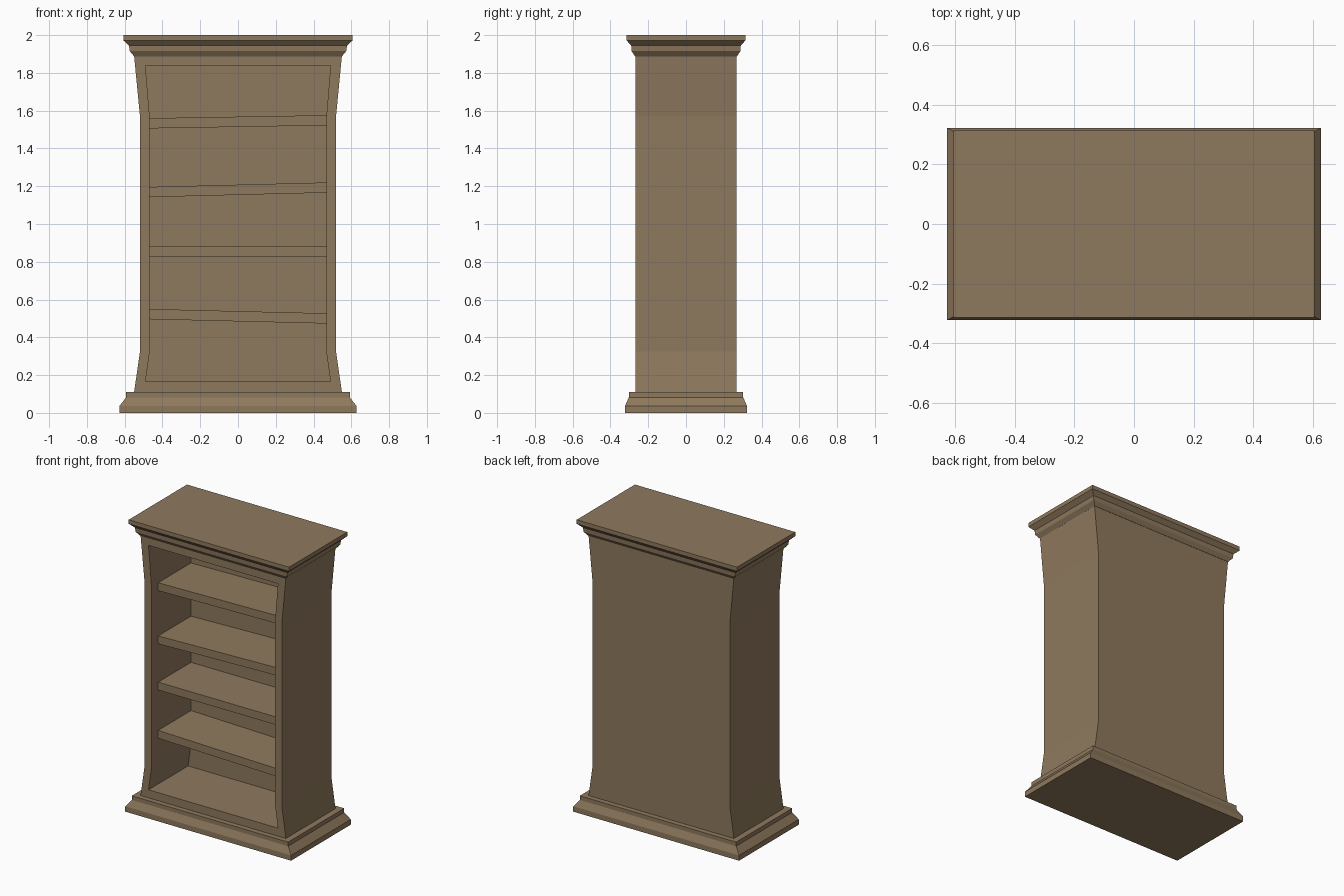
import bpy, bmesh

if "Cube" in bpy.data.objects:
    bpy.data.objects.remove(bpy.data.objects["Cube"])

wood = bpy.data.materials.new("brown wood")
wood.diffuse_color = (0.275, 0.192, 0.11, 1)
wood.use_nodes = True
wood.node_tree.nodes["Principled BSDF"].inputs["Base Color"].default_value = wood.diffuse_color


def finish(name, bm):
    bmesh.ops.recalc_face_normals(bm, faces=bm.faces)
    me = bpy.data.meshes.new(name)
    bm.to_mesh(me)
    bm.free()
    me.materials.append(wood)
    ob = bpy.data.objects.new(name, me)
    bpy.context.collection.objects.link(ob)
    return ob


def bridge(bm, a, b):
    n = len(a)
    for i in range(n):
        bm.faces.new((a[i], a[(i + 1) % n], b[(i + 1) % n], b[i]))


def moulding(name, profile):
    """Stack of rectangles (half width, half depth, z) joined and capped."""
    bm = bmesh.new()
    rings = [[bm.verts.new((sx * w, sy * d, z))
              for sx, sy in ((-1, -1), (1, -1), (1, 1), (-1, 1))]
             for w, d, z in profile]
    for a, b in zip(rings, rings[1:]):
        bridge(bm, a, b)
    bm.faces.new(rings[0])
    bm.faces.new(rings[-1])
    return finish(name, bm)


def outline(bm, half, y):
    """Mirrored flared outline from (half width, z) points."""
    pts = half + [(-x, z) for x, z in reversed(half)]
    return [bm.verts.new((x, y, z)) for x, z in pts]


# Stepped plinth and cornice
moulding("plinth", [(0.628, 0.323, 0), (0.628, 0.323, 0.036),
                    (0.592, 0.303, 0.082), (0.592, 0.303, 0.11)])
moulding("cornice", [(0.55, 0.27, 1.888), (0.573, 0.288, 1.915),
                     (0.577, 0.29, 1.945), (0.607, 0.315, 1.972),
                     (0.607, 0.315, 2.0)])

# Flared cabinet with a recessed front opening
outer = [(0.55, 0.11), (0.519, 0.325), (0.519, 1.57), (0.55, 1.89)]
inner = [(0.49, 0.165), (0.468, 0.32), (0.468, 1.57), (0.49, 1.838)]
FRONT, BACK, RECESS = -0.268, 0.268, 0.16
bm = bmesh.new()
back_o, front_o = outline(bm, outer, BACK), outline(bm, outer, FRONT)
front_i, back_i = outline(bm, inner, FRONT), outline(bm, inner, RECESS)
for a, b in ((back_o, front_o), (front_o, front_i), (front_i, back_i)):
    bridge(bm, a, b)
bm.faces.new(back_o)
bm.faces.new(back_i)
finish("cabinet", bm)

# Slightly crooked shelves: top height at the left and right end
for i, (zl, zr) in enumerate([(0.55, 0.527), (0.88, 0.88),
                              (1.196, 1.22), (1.56, 1.576)]):
    bm = bmesh.new()
    x, t = 0.475, 0.054
    rings = [[bm.verts.new((px, y, z)) for px, z in
              ((-x, zl - t), (x, zr - t), (x, zr), (-x, zl))]
             for y in (-0.195, RECESS + 0.01)]
    bridge(bm, *rings)
    bm.faces.new(rings[0])
    bm.faces.new(rings[1])
    finish(f"shelf_{i + 1}", bm)
